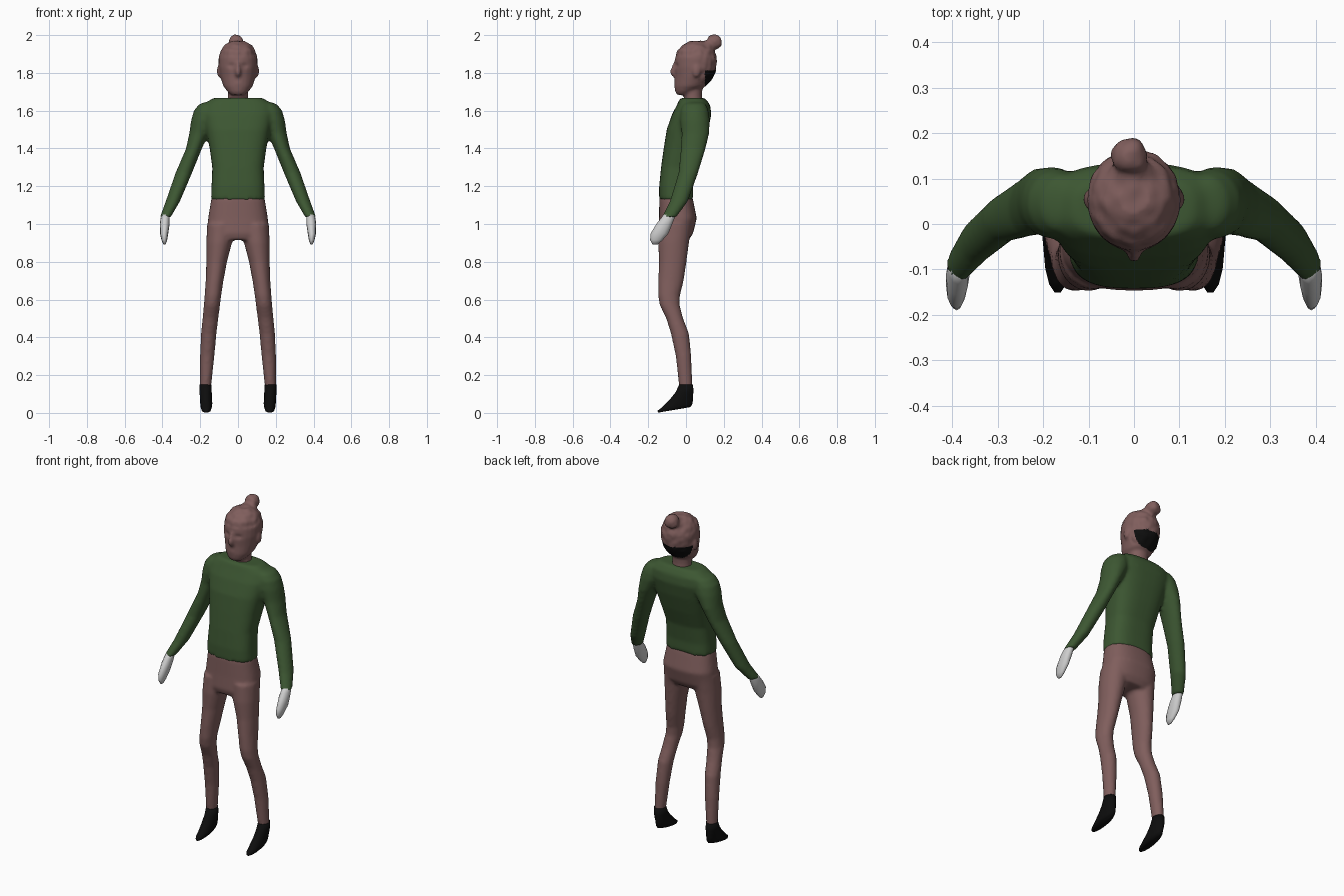
import bpy, bmesh, math
from mathutils import Vector, noise


def material(name, rgb):
    m = bpy.data.materials.new(name)
    m.diffuse_color = (*rgb, 1)
    return m


SKIN = material("dusty_brown", (0.215, 0.112, 0.108))
GREEN = material("dark_green", (0.046, 0.095, 0.032))
PALE = material("pale_grey", (0.62, 0.62, 0.62))
BLACK = material("black", (0.004, 0.004, 0.004))


def loft(bm, rings, side=1, n=24, power=2.0):
    """Closed stack of ellipses: (z, cx, cy, rx, ry[, slope along y])."""
    loops = []
    for z, cx, cy, rx, ry, *slope in rings:
        k = slope[0] if slope else 0
        loop = []
        for i in range(n):
            a = 2 * math.pi * i / n
            c, s = math.cos(a), math.sin(a)
            dx = math.copysign(abs(c) ** (2 / power), c) * rx
            dy = math.copysign(abs(s) ** (2 / power), s) * ry
            loop.append(bm.verts.new((side * (cx + dx), cy + dy, z + k * dy)))
        loops.append(loop)
    faces = [bm.faces.new(loops[0]), bm.faces.new(loops[-1])]
    for a, b in zip(loops, loops[1:]):
        for i in range(n):
            j = (i + 1) % n
            faces.append(bm.faces.new((a[i], a[j], b[j], b[i])))
    bmesh.ops.recalc_face_normals(bm, faces=faces)


def ball(bm, centre, radii):
    r = bmesh.ops.create_uvsphere(bm, u_segments=20, v_segments=12, radius=1)
    for v in r["verts"]:
        v.co = Vector(centre) + Vector([c * k for c, k in zip(v.co, radii)])


def finish(name, bm, mats, voxel=0, smooth=0):
    """Make the object; a voxel size fuses its overlapping volumes."""
    me = bpy.data.meshes.new(name)
    bm.to_mesh(me)
    bm.free()
    ob = bpy.data.objects.new(name, me)
    bpy.context.collection.objects.link(ob)
    if voxel:
        r = ob.modifiers.new("fuse", "REMESH")
        r.mode, r.voxel_size = "VOXEL", voxel
        s = ob.modifiers.new("soften", "SMOOTH")
        s.factor, s.iterations = 0.5, smooth
        dg = bpy.context.evaluated_depsgraph_get()
        dg.update()
        me = bpy.data.meshes.new_from_object(ob.evaluated_get(dg))
        ob.modifiers.clear()
        ob.data = me
    me.materials.clear()
    for m in mats:
        me.materials.append(m)
    for p in me.polygons:
        p.use_smooth = True
        p.material_index = 0
    return ob


# Sweater: torso with both sleeves fused on
bm = bmesh.new()
loft(bm, [(1.13, 0, -.052, .143, .09), (1.2, 0, -.052, .14, .09), (1.3, 0, -.04, .136, .092),
          (1.4, 0, -.015, .15, .103), (1.5, 0, .008, .17, .11), (1.58, 0, .03, .187, .104),
          (1.63, 0, .04, .18, .088), (1.652, 0, .037, .155, .075), (1.667, 0, .035, .13, .064)],
     power=2.8, n=40)
for s in (1, -1):
    loft(bm, [(1.645, .15, .047, .025, .035), (1.635, .155, .045, .05, .06),
              (1.60, .166, .045, .068, .074), (1.55, .18, .047, .068, .079),
              (1.48, .206, .05, .052, .073), (1.40, .233, .038, .042, .066),
              (1.27, .287, .012, .044, .052), (1.12, .345, -.038, .038, .048),
              (1.035, .385, -.09, .029, .038)], s)
finish("sweater", bm, [GREEN], .01, 4)

# Trousers: pelvis with both legs fused on
bm = bmesh.new()
loft(bm, [(1.165, 0, -.052, .13, .078), (1.13, 0, -.052, .142, .089), (1.03, 0, -.043, .158, .1),
          (.95, 0, -.055, .161, .092), (.915, 0, -.06, .14, .075)], power=2.5, n=40)
for s in (1, -1):
    loft(bm, [(1.0, .09, -.055, .074, .088), (.9, .1, -.066, .068, .082), (.8, .113, -.07, .055, .073),
              (.7, .124, -.08, .047, .068), (.62, .133, -.09, .044, .058), (.57, .138, -.086, .043, .053),
              (.5, .146, -.06, .042, .045), (.42, .155, -.032, .041, .048), (.3, .163, -.013, .038, .041),
              (.13, .172, -.001, .029, .035)], s)
finish("trousers", bm, [SKIN], .01, 4)

for s, label in ((1, "left"), (-1, "right")):
    # Mitten-shaped hands
    bm = bmesh.new()
    loft(bm, [(1.05, .383, -.087, .022, .032), (1.03, .386, -.097, .024, .036), (1.0, .388, -.115, .026, .042),
              (.95, .391, -.14, .022, .047), (.915, .39, -.157, .015, .033), (.892, .389, -.163, .006, .014)],
         s, n=12)
    finish(label + "_hand", bm, [PALE])
    # Pointed shoes
    bm = bmesh.new()
    loft(bm, [(.15, .172, .001, .031, .038), (.11, .171, -.008, .032, .048), (.08, .17, -.024, .032, .063, .15),
              (.05, .168, -.045, .032, .084, .25), (.03, .168, -.058, .03, .095, .2),
              (.016, .168, -.062, .025, .088, .17)], s, n=14)
    finish(label + "_shoe", bm, [BLACK])

# Head, neck, nose, ears and hair bun fused
bm = bmesh.new()
loft(bm, [(1.62, 0, .04, .056, .05), (1.68, 0, .037, .054, .048), (1.76, 0, .04, .055, .05)])
loft(bm, [(1.683, 0, -.015, .035, .032), (1.70, 0, -.004, .055, .053), (1.73, 0, .022, .078, .084),
          (1.78, 0, .045, .094, .104), (1.83, 0, .05, .102, .112), (1.88, 0, .053, .103, .11),
          (1.92, 0, .053, .09, .097), (1.95, 0, .055, .068, .07), (1.968, 0, .058, .035, .036)])
loft(bm, [(1.86, 0, -.05, .01, .014), (1.81, 0, -.062, .016, .023), (1.79, 0, -.058, .018, .022),
          (1.775, 0, -.05, .012, .014)], n=12)
ball(bm, (0, -.048, 1.743), (.028, .016, .012))
for s in (1, -1):
    ball(bm, (s * .1, .055, 1.81), (.012, .02, .034))
ball(bm, (-.01, .15, 1.962), (.041, .041, .041))
ball(bm, (-.005, .115, 1.94), (.045, .04, .035))
head = finish("head", bm, [SKIN, BLACK], .008, 3)
me = head.data

# Eye sockets pressed in, hair gently lumpy
for v in me.vertices:
    x, y, z = v.co
    if y < 0:
        d = ((abs(x) - .036) / .02) ** 2 + ((z - 1.838) / .013) ** 2
        v.co.y += .008 * math.exp(-d)
    if z > 1.89 or (y > .07 and z > 1.74):
        v.co += v.normal * .005 * noise.noise(v.co * 32)

# Dark nape band at the back of the head
for p in me.polygons:
    x, y, z = p.center
    if 1.728 < z < 1.815 and y > .1 + .25 * min(x, 0) and abs(x) < .097:
        p.material_index = 1
